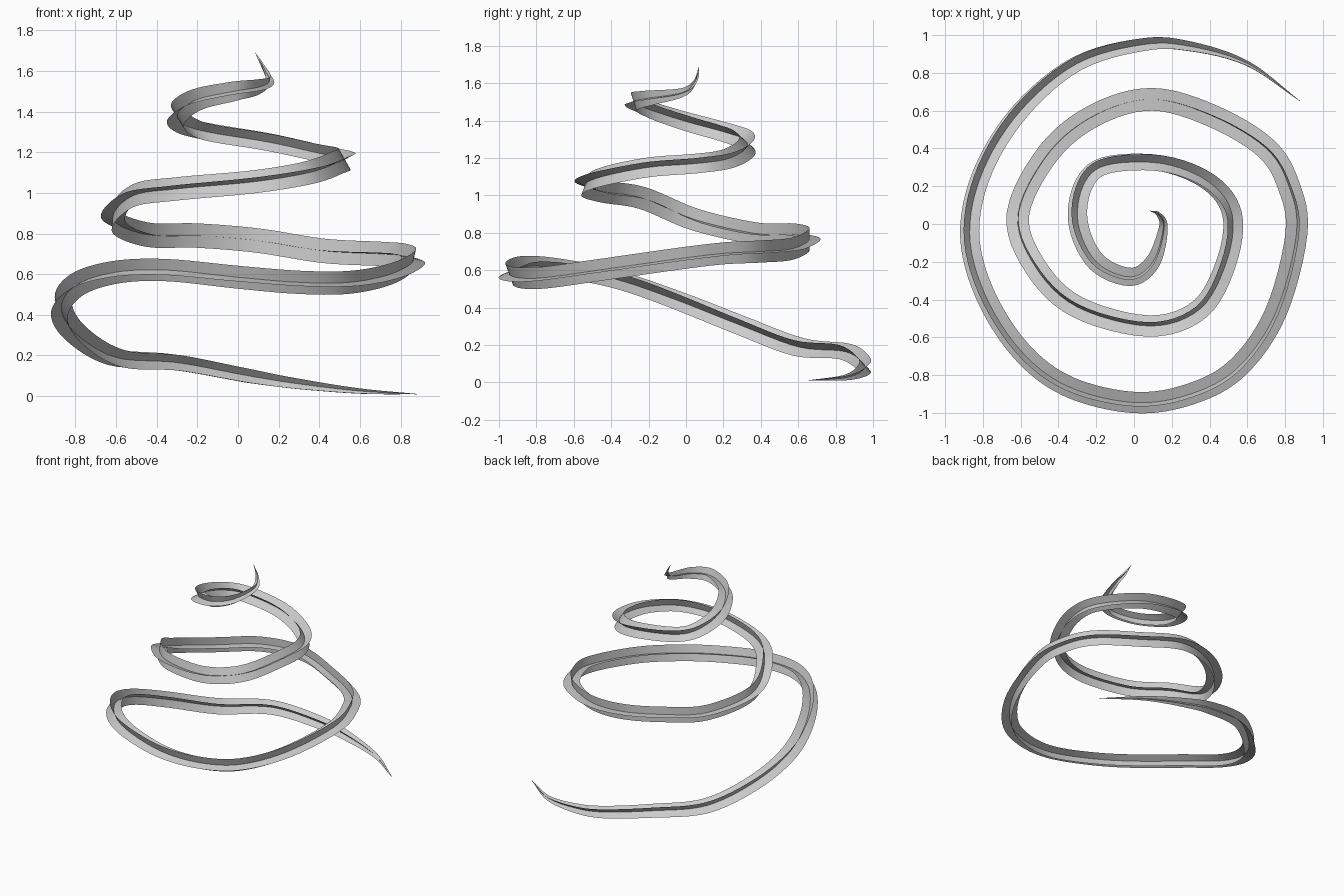
import bpy, bmesh, math
from mathutils import Vector

if "Cube" in bpy.data.objects:
    bpy.data.objects.remove(bpy.data.objects["Cube"])

# Centre line of the spiral, from the bottom tip up to the top tip
PATH = [Vector(p) for p in [
    (.88, .65, .01), (.6, .85, .025), (.3, .94, .06), (.05, .95, .1), (-.3, .85, .165),
    (-.6, .6, .19), (-.8, .28, .31), (-.87, -.05, .44), (-.79, -.37, .55), (-.6, -.67, .61),
    (-.35, -.86, .62), (0, -.945, .585), (.3, -.9, .56), (.55, -.76, .56), (.75, -.47, .6),
    (.86, -.05, .66), (.82, .2, .69), (.7, .4, .7), (.42, .57, .715), (.1, .66, .765),
    (-.2, .58, .79), (-.45, .38, .795), (-.615, .05, .87), (-.52, -.23, .985), (-.3, -.44, 1.02),
    (.08, -.54, 1.055), (.35, -.45, 1.1), (.49, -.2, 1.15), (.52, .05, 1.17), (.4, .22, 1.195),
    (.15, .32, 1.25), (-.15, .31, 1.3), (-.27, .2, 1.34), (-.295, 0, 1.395), (-.2, -.2, 1.46),
    (-.02, -.28, 1.5), (.1, -.2, 1.52), (.155, -.02, 1.55), (.13, .05, 1.61), (.085, .07, 1.69)]]

# (path position, value) keys for the twist in degrees and the taper
TILT = [(0, -50), (3, -45), (7, -32), (11, -20), (15, -14), (19, 0), (22, 5), (25, 20),
        (28, 30), (30, 45), (33, 60), (35, 72), (39, 85)]
TAPER = [(0, .02), (1, .3), (2, .6), (3, .8), (5, 1), (33, 1), (35, .85), (36, .7), (37, .4),
         (38, .2), (39, .01)]
HALF_WIDTH = .06
STEPS = 6


def keyed(keys, u):
    for (a, va), (b, vb) in zip(keys, keys[1:]):
        if u <= b:
            return va + (vb - va) * (u - a) / (b - a)
    return keys[-1][1]


def point(u):
    """Catmull-Rom position on the centre line."""
    n = len(PATH) - 1
    i = min(int(u), n - 1)
    t = u - i
    p1, p2 = PATH[i], PATH[i + 1]
    p0 = PATH[i - 1] if i else 2 * p1 - p2
    p3 = PATH[i + 2] if i + 2 <= n else 2 * p2 - p1
    return .5 * (2 * p1 + (p2 - p0) * t + (2 * p0 - 5 * p1 + 4 * p2 - p3) * t * t
                 + (3 * p1 - p0 - 3 * p2 + p3) * t ** 3)


def ribbon(name, turn):
    """Flat strip swept along the path, rotated by turn around it."""
    bm = bmesh.new()
    n = len(PATH) - 1
    last = None
    for k in range(n * STEPS + 1):
        u = k / STEPS
        c = point(u)
        tan = (point(min(u + .02, n)) - point(max(u - .02, 0))).normalized()
        out = tan.cross(Vector((0, 0, 1))).normalized()
        up = out.cross(tan)
        a = math.radians(keyed(TILT, u) + turn)
        d = (out * math.cos(a) + up * math.sin(a)) * HALF_WIDTH * keyed(TAPER, u)
        row = [bm.verts.new(q) for q in (c - d, c, c + d)]
        if last:
            for j in (0, 1):
                bm.faces.new((last[j], last[j + 1], row[j + 1], row[j])).smooth = True
        last = row
    me = bpy.data.meshes.new(name)
    bm.to_mesh(me)
    bm.free()
    bpy.context.collection.objects.link(bpy.data.objects.new(name, me))


# Two strips crossing at right angles make the finned spiral
ribbon("flat_spiral_ribbon", 0)
ribbon("upright_spiral_ribbon", 90)
